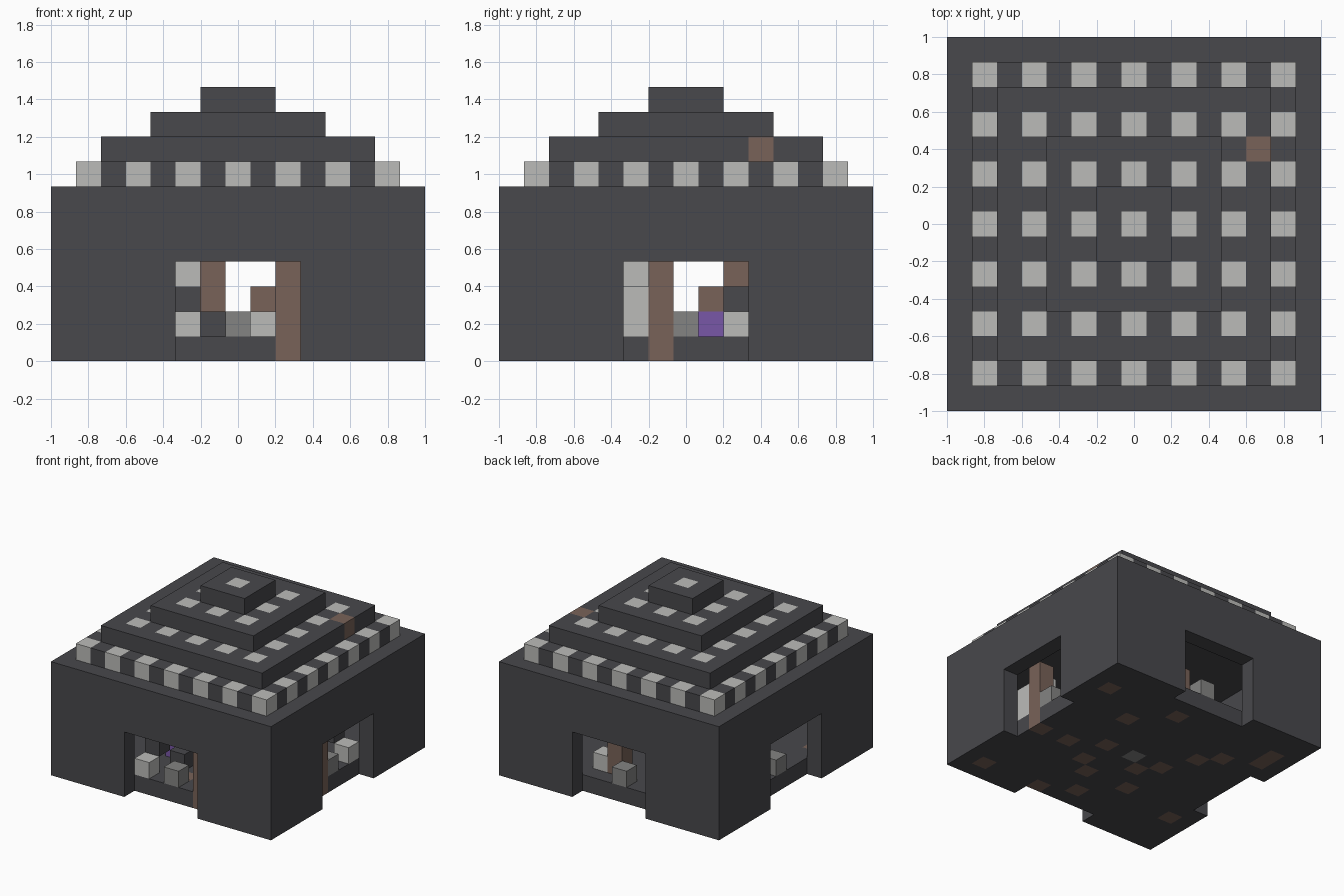
import bpy
import bmesh
from mathutils import Vector

default = bpy.data.objects.get("Cube")
if default:
    bpy.data.objects.remove(default, do_unlink=True)

N = 15            # cells along each side
U = 2 / N         # size of one cell


def material(name, rgb):
    m = bpy.data.materials.new(name)
    m.use_nodes = True
    m.diffuse_color = (*rgb, 1)
    m.node_tree.nodes["Principled BSDF"].inputs["Base Color"].default_value = (*rgb, 1)
    return m


DARK = material("dark_stone", (0.065, 0.065, 0.072))
LIGHT = material("pale_stone", (0.5, 0.5, 0.485))
BROWN = material("brown_wood", (0.19, 0.123, 0.098))
GREY = material("mid_grey_stone", (0.23, 0.23, 0.225))
PURPLE = material("purple_crystal", (0.19, 0.095, 0.39))
PALETTE = [DARK, LIGHT, BROWN, GREY, PURPLE]


def block(name, lo, hi, rule):
    """Box in cell units, split into one face per cell; rule(x, y, z) picks the material."""
    bm = bmesh.new()
    for axis in range(3):
        b, c = (axis + 1) % 3, (axis + 2) % 3
        for end in (lo[axis], hi[axis]):
            for p in range(lo[b], hi[b]):
                for q in range(lo[c], hi[c]):
                    corners = []
                    for dp, dq in ((0, 0), (1, 0), (1, 1), (0, 1)):
                        v = [0, 0, 0]
                        v[axis], v[b], v[c] = end, p + dp, q + dq
                        corners.append(bm.verts.new(v))
                    if end == lo[axis]:
                        corners.reverse()
                    face = bm.faces.new(corners)
                    cell = [0, 0, 0]
                    cell[axis], cell[b], cell[c] = (end if end == lo[axis] else end - 1), p, q
                    face.material_index = PALETTE.index(rule(*cell))
    bmesh.ops.remove_doubles(bm, verts=bm.verts, dist=0.01)
    for v in bm.verts:
        v.co = (v.co - Vector((N / 2, N / 2, 0))) * U
    mesh = bpy.data.meshes.new(name)
    bm.to_mesh(mesh)
    bm.free()
    for m in PALETTE:
        mesh.materials.append(m)
    obj = bpy.data.objects.new(name, mesh)
    bpy.context.collection.objects.link(obj)
    return obj


def plain(mat):
    return lambda x, y, z: mat


def column(name, x, y, z0, z1, mat):
    return block(name, (x, y, z0), (x + 1, y + 1, z1), plain(mat))


# Outer walls, hollowed and pierced by a doorway on every side
walls = block("walls", (0, 0, 0), (N, N, 7), plain(DARK))
cutters = [
    block("room_cutter", (1, 1, -1), (14, 14, 6), plain(DARK)),
    block("door_cutter_x", (-1, 5, -1), (16, 10, 4), plain(DARK)),
    block("door_cutter_y", (5, -1, -1), (10, 16, 4), plain(DARK)),
]
for c in cutters:
    c.hide_render = True
    mod = walls.modifiers.new(c.name, "BOOLEAN")
    mod.operation, mod.solver, mod.object = "DIFFERENCE", "EXACT", c
bpy.context.view_layer.update()
carved = bpy.data.meshes.new_from_object(
    walls.evaluated_get(bpy.context.evaluated_depsgraph_get()))
walls.modifiers.clear()
walls.data = carved
for c in cutters:
    bpy.data.objects.remove(c, do_unlink=True)

# Floor with scattered wooden cells and a grey centre
WOOD_FLOOR = {(13, 12), (10, 10), (8, 12), (11, 6), (9, 7), (9, 5), (8, 4), (13, 1),
              (6, 6), (5, 7), (4, 9), (3, 10), (1, 11), (1, 12), (9, 1), (7, 2),
              (5, 4), (1, 3), (13, 6)}


def floor_rule(x, y, z):
    if (x, y) == (7, 7):
        return GREY
    return BROWN if (x, y) in WOOD_FLOOR else DARK


block("floor", (1, 1, 0), (14, 14, 1), floor_rule)


# Stepped roof with a regular pattern of pale cells and one wooden cell
def roof_rule(x, y, z):
    if (x, y, z) == (12, 10, 8):
        return BROWN
    return LIGHT if x % 2 and y % 2 else DARK


for level, inset in enumerate((1, 2, 4, 6)):
    block(f"roof_tier_{level + 1}", (inset, inset, 7 + level),
          (N - inset, N - inset, 8 + level), roof_rule)

# Grey block behind each doorway
for side, (x, y) in zip(("front", "left", "back", "right"), ((7, 1), (13, 7), (7, 13), (1, 7))):
    column(f"{side}_threshold_block", x, y, 1, 2, GREY)

# Wooden posts in the room
for i, (x, y, z0, z1) in enumerate(((9, 1, 1, 4), (13, 6, 1, 4), (8, 12, 1, 3), (6, 6, 1, 4),
                                    (4, 9, 1, 4), (11, 8, 2, 3))):
    column(f"wood_post_{i + 1}", x, y, z0, z1, BROWN)

# Stone blocks in the room
for i, (x, y, z0, z1, mat) in enumerate((
        (5, 1, 1, 2, LIGHT), (5, 2, 2, 3, DARK), (5, 2, 3, 4, LIGHT), (6, 3, 1, 2, DARK),
        (8, 3, 1, 2, LIGHT), (9, 12, 1, 2, LIGHT), (13, 5, 1, 3, LIGHT), (12, 5, 3, 4, LIGHT),
        (13, 9, 1, 2, LIGHT), (12, 9, 2, 3, DARK))):
    column(f"stone_block_{i + 1}", x, y, z0, z1, mat)

# Crystals
column("crystal_1", 11, 8, 1, 2, PURPLE)
column("crystal_2", 5, 4, 1, 2, PURPLE)
